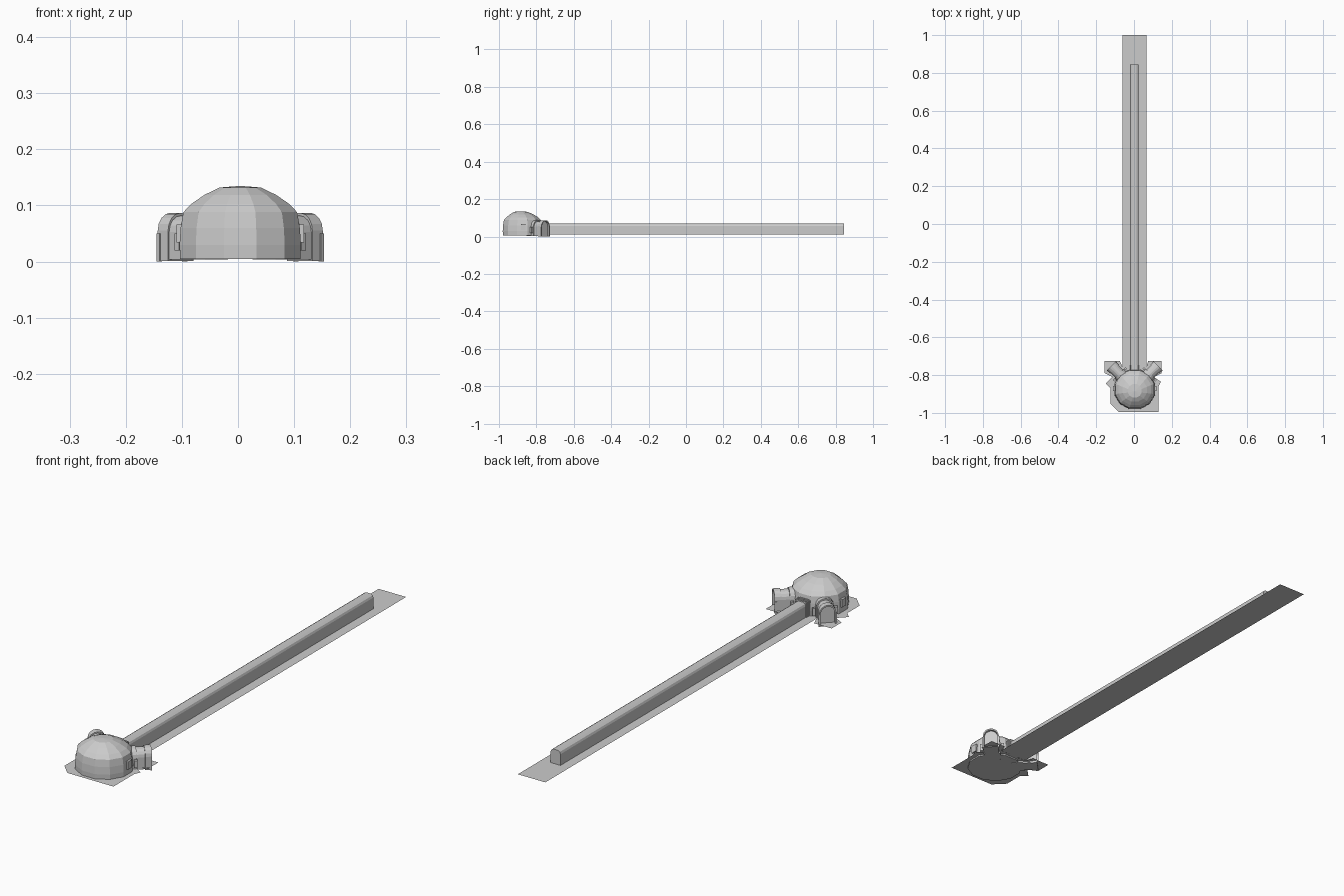
import bpy, bmesh, math
from mathutils import Matrix, Vector

if "Cube" in bpy.data.objects:
    bpy.data.objects.remove(bpy.data.objects["Cube"], do_unlink=True)

grey = bpy.data.materials.new("light_grey")
grey.use_nodes = True
colour = (0.6, 0.6, 0.6, 1)
grey.diffuse_color = colour
grey.node_tree.nodes["Principled BSDF"].inputs["Base Color"].default_value = colour

CX, CY = 0.004, -0.875          # dome centre


def finish(name, bm, matrix=Matrix()):
    bmesh.ops.recalc_face_normals(bm, faces=bm.faces)
    bm.transform(matrix)
    mesh = bpy.data.meshes.new(name)
    bm.to_mesh(mesh)
    bm.free()
    mesh.materials.append(grey)
    ob = bpy.data.objects.new(name, mesh)
    bpy.context.collection.objects.link(ob)
    return ob


def loft(bm, rings, cap_start=True, cap_end=True):
    loops = [[bm.verts.new(p) for p in ring] for ring in rings]
    n = len(loops[0])
    for a, b in zip(loops, loops[1:]):
        for i in range(n):
            j = (i + 1) % n
            bm.faces.new((a[i], a[j], b[j], b[i]))
    if cap_start:
        bm.faces.new(loops[0])
    if cap_end:
        bm.faces.new(loops[-1])
    return loops


def sheet(name, points, z):
    bm = bmesh.new()
    bm.faces.new([bm.verts.new((x, y, z)) for x, y in points])
    ob = finish(name, bm)
    if ob.data.polygons[0].normal.z < 0:
        ob.data.flip_normals()
    return ob


def box(name, size, place):
    bm = bmesh.new()
    bmesh.ops.create_cube(bm, size=1)
    bmesh.ops.scale(bm, vec=size, verts=bm.verts)
    return finish(name, bm, place)


def arch(x, half, low, top, steps=8):
    """Round-topped doorway outline standing at distance x."""
    spring = top - half
    pts = [(x, -half, low)]
    for i in range(steps + 1):
        a = math.pi * (1 - i / steps)
        pts.append((x, half * math.cos(a), spring + half * math.sin(a)))
    return pts + [(x, half, low)]


# Thin ground: long strip and ragged pad under the dome
sheet("ground_strip", [(-0.06, -0.76), (0.065, -0.76), (0.065, 1), (-0.06, 1)], 0.011)
sheet("ground_pad", [(-0.08, -0.995), (0.13, -0.995), (0.13, -0.86), (0.142, -0.835),
                     (0.105, -0.81), (0.145, -0.79), (0.145, -0.725), (0.075, -0.725),
                     (0.065, -0.76), (-0.06, -0.76), (-0.075, -0.725), (-0.155, -0.725),
                     (-0.155, -0.79), (-0.115, -0.81), (-0.15, -0.845), (-0.125, -0.87),
                     (-0.125, -0.95)], 0.0105)

# Twelve-sided faceted dome, its crown leaning a little to the front
bm = bmesh.new()
rings = []
for r, z, shift in ((0.111, 0.005, 0), (0.112, 0.03, 0), (0.110, 0.06, 0), (0.105, 0.088, 0),
                    (0.090, 0.103, 0), (0.066, 0.119, -0.004), (0.038, 0.132, -0.008)):
    rings.append([(r * math.sin(a), shift + r * 0.97 * math.cos(a), z)
                  for a in (math.radians(15 + 30 * i) for i in range(12))])
crown = loft(bm, rings, cap_end=False)[-1]
tip = bm.verts.new((0, -0.01, 0.135))
for i in range(12):
    bm.faces.new((crown[i], crown[(i + 1) % 12], tip))
finish("dome", bm, Matrix.Translation((CX, CY, 0)))

# Long tunnel with softened upper edges
bm = bmesh.new()
outline = [(-0.0225, 0.011), (-0.0225, 0.057), (-0.019, 0.065), (-0.011, 0.07),
           (0.011, 0.07), (0.019, 0.065), (0.0225, 0.057), (0.0225, 0.011)]
loft(bm, [[(x + 0.002, y, z) for x, z in outline] for y in (-0.80, 0.845)])
finish("tunnel", bm)

# Two arched side entrances, each with collar, rim, recessed door and posts
for side, angle in (("right", 135), ("left", 45)):
    place = Matrix.Translation((CX, CY, 0)) @ Matrix.Rotation(math.radians(angle), 4, "Z")

    bm = bmesh.new()
    loft(bm, [arch(0.06, 0.029, 0.004, 0.082), arch(0.150, 0.029, 0.004, 0.082),
              arch(0.150, 0.032, 0.001, 0.087), arch(0.176, 0.032, 0.001, 0.087),
              arch(0.176, 0.027, 0.004, 0.081), arch(0.165, 0.027, 0.004, 0.081)])
    finish(side + "_entrance", bm, place)

    bm = bmesh.new()
    loft(bm, [arch(0.09, 0.034, 0.004, 0.088), arch(0.118, 0.034, 0.004, 0.088)])
    finish(side + "_collar", bm, place)

    for s in (-1, 1):
        box(side + "_entrance_post", (0.007, 0.006, 0.05),
            place @ Matrix.Translation((0.172, s * 0.032, 0.025)))
        box(side + "_dome_box", (0.012, 0.012, 0.03),
            place @ Matrix.Translation((0.112, s * 0.042, 0.035)))

# Small ribs where the tunnel joins the dome, and a mirrored pair of side hatches
for i in range(4):
    for s in (-1, 1):
        box("tunnel_rib", (0.005, 0.004, 0.062),
            Matrix.Translation((0.002 + s * 0.024, -0.771 + 0.007 * i, 0.042)))
    box("tunnel_top_rib", (0.044, 0.003, 0.008),
        Matrix.Translation((0.002, -0.771 + 0.007 * i, 0.071)))
for s in (-1, 1):
    box("side_hatch", (0.012, 0.026, 0.032),
        Matrix.Translation((CX + s * 0.108, CY + 0.005, 0.05)))
